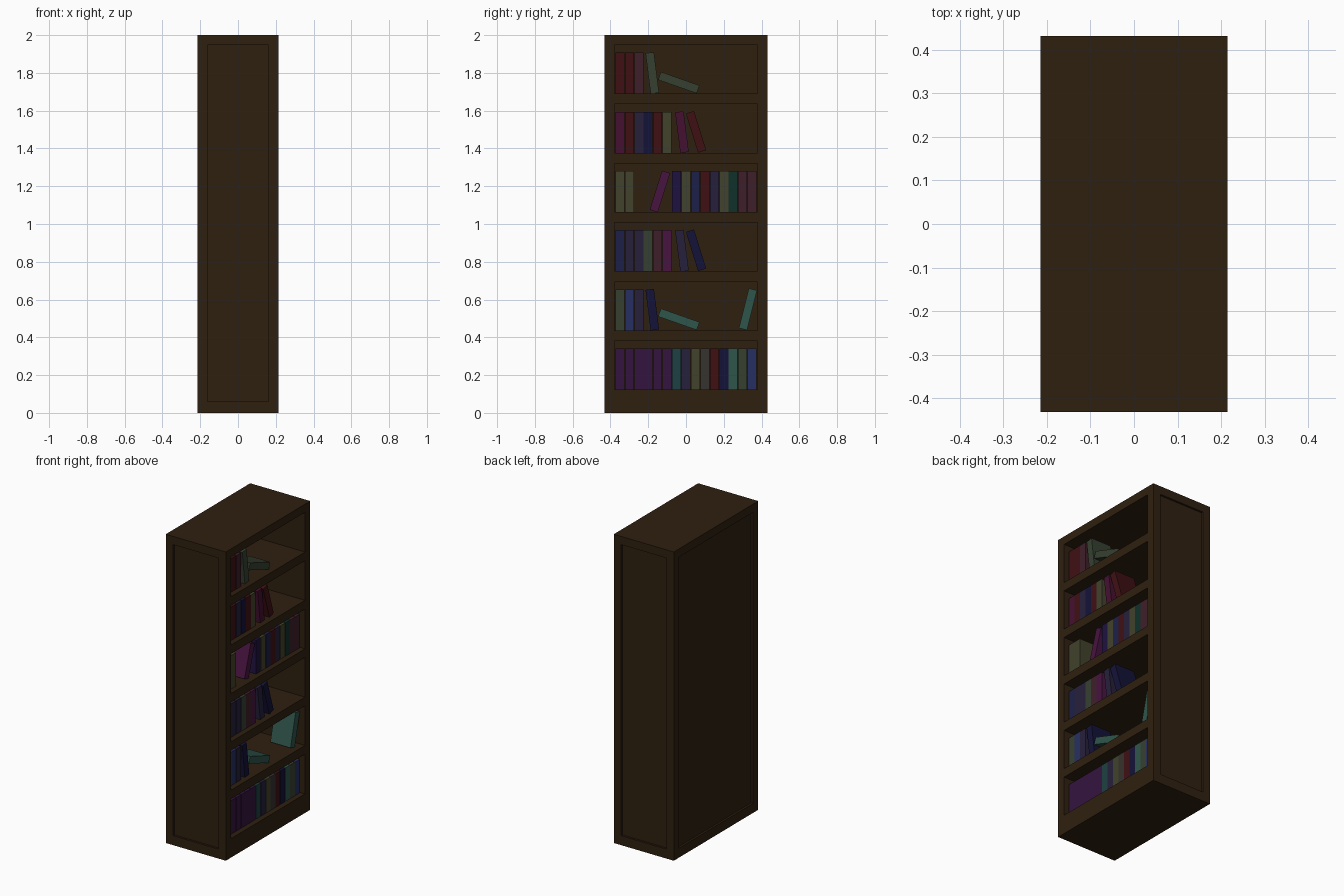
import bpy, bmesh, math
from mathutils import Matrix, Vector

if "Cube" in bpy.data.objects:
    bpy.data.objects.remove(bpy.data.objects["Cube"])

mats = {}
PALETTE = {
    "wood": "2f2010", "red": "3f1012", "maroon": "3f1f2a", "wine": "451030",
    "magenta": "471440", "slate": "26203a", "navy": "141238", "indigo": "1f1240",
    "blue": "1c2048", "royal": "263064", "olive": "42422c", "moss": "364030",
    "grey": "36332e", "forest": "10302a", "teal": "1f4042", "jade": "2f554b",
    "purple": "34143f",
}


def material(name):
    if name not in mats:
        h = PALETTE[name]
        rgb = [(((int(h[i:i + 2], 16) / 255) + 0.055) / 1.055) ** 2.4 for i in (0, 2, 4)]
        m = bpy.data.materials.new(name)
        m.diffuse_color = (*rgb, 1)
        m.use_nodes = True
        m.node_tree.nodes["Principled BSDF"].inputs["Base Color"].default_value = m.diffuse_color
        mats[name] = m
    return mats[name]


def boxes(name, items, mat=None):
    """One object made of boxes given as (centre, size, rotation about x)."""
    bm = bmesh.new()
    for c, s, a in items:
        bmesh.ops.create_cube(bm, size=1, matrix=Matrix.Translation(c)
                              @ Matrix.Rotation(a, 4, 'X') @ Matrix.Diagonal((*s, 1)))
    me = bpy.data.meshes.new(name)
    bm.to_mesh(me)
    bm.free()
    ob = bpy.data.objects.new(name, me)
    bpy.context.collection.objects.link(ob)
    if mat:
        me.materials.append(material(mat))
    return ob


W, D, H = 0.43, 0.864, 2.0
FLOORS = [1.69, 1.377, 1.063, 0.75, 0.437, 0.123]
OPEN_H = 0.257

# Cabinet: solid block with shelf bays and recessed panels cut out
cabinet = boxes("cabinet", [((0, 0, H / 2), (W, D, H), 0)], "wood")
cuts = [((0.09, 0, z + OPEN_H / 2), (0.5, 0.757, OPEN_H), 0) for z in FLOORS]
cuts += [((0, s * D / 2, 1.004), (0.325, 0.026, 1.885), 0) for s in (-1, 1)]
cuts.append(((-W / 2, 0, 1.004), (0.026, 0.757, 1.885), 0))
cutter = boxes("cabinet_cutter", cuts)
cutter.hide_render = True
cutter.hide_set(True)
mod = cabinet.modifiers.new("bays", 'BOOLEAN')
mod.operation = 'DIFFERENCE'
mod.solver = 'EXACT'
mod.object = cutter

# Books: 15 slots per shelf; leaning ones given by bottom and top (y, height)
BX, BD, BT, BH = 0.108, 0.145, 0.045, 0.217


def upright(row, slot, color):
    boxes(f"book_{row}_{slot}", [((BX, (slot - 7) * 0.05, FLOORS[row] + BH / 2),
                                  (BD, 0.0475, BH), 0)], color)


def leaning(row, label, bottom, top, color):
    b, t = Vector(bottom), Vector(top)
    mid = (b + t) / 2
    angle = math.atan2(-(t.x - b.x), t.y - b.y)
    boxes(f"leaning_book_{row}_{label}", [((BX, mid.x, FLOORS[row] + mid.y),
                                           (BD, BT, BH), angle)], color)


ROWS = [
    (0, "red red maroon"),
    (0, "wine red slate navy red olive"),
    (0, "olive olive"),
    (0, "blue slate slate moss maroon magenta"),
    (0, "moss royal slate navy"[:-5]),
    (0, "purple purple purple purple purple purple teal slate olive grey red navy jade moss royal"),
]
for row, (start, names) in enumerate(ROWS):
    for i, n in enumerate(names.split()):
        upright(row, start + i, n)
for i, n in enumerate("indigo olive blue red slate olive forest maroon maroon".split()):
    upright(2, 6 + i, n)

for row, c_lean, c_flat in ((0, "moss", "moss"), (4, "navy", "jade")):
    leaning(row, "a", (-0.165, 0.003), (-0.192, 0.216), c_lean)
    leaning(row, "b", (0.063, 0.023), (-0.139, 0.094), c_flat)
for row, c1, c2 in ((1, "wine", "red"), (3, "slate", "navy")):
    leaning(row, "a", (-0.008, 0.003), (-0.035, 0.216), c1)
    leaning(row, "b", (0.085, 0.008), (0.021, 0.214), c2)
leaning(2, "a", (-0.17, 0.008), (-0.106, 0.211), "magenta")
leaning(4, "c", (0.302, 0.007), (0.354, 0.217), "jade")
